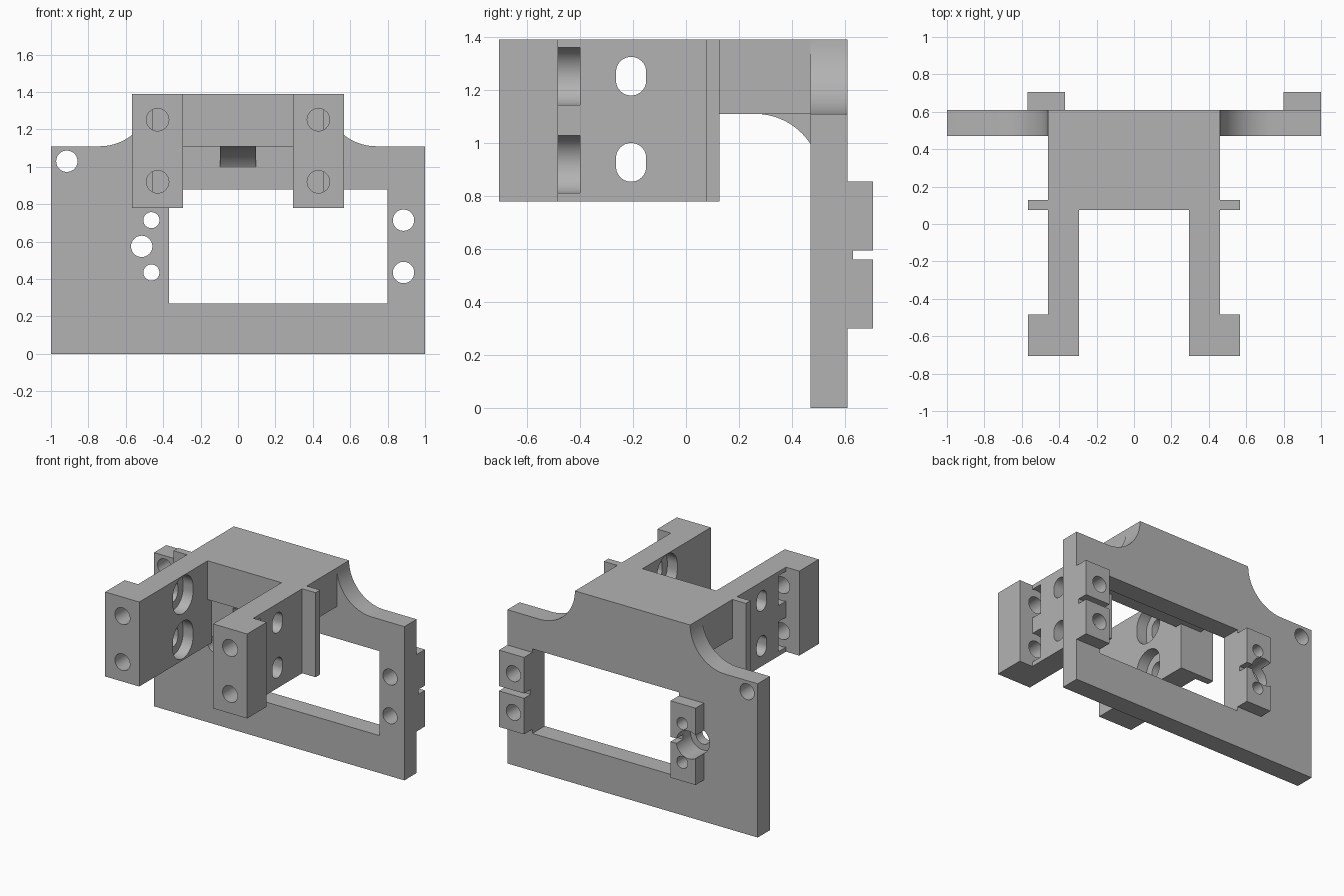
import bpy, bmesh
from math import cos, sin, pi, radians, asin

cube = bpy.data.objects.get("Cube")
if cube:
    bpy.data.objects.remove(cube, do_unlink=True)

grey = bpy.data.materials.new("matte grey")
grey.use_nodes = True
grey.diffuse_color = (0.45, 0.45, 0.45, 1)
grey.node_tree.nodes["Principled BSDF"].inputs["Base Color"].default_value = grey.diffuse_color


def prism(name, outline, axis, lo, hi):
    """Extrude a 2D outline along an axis; the outline uses the other two axes in order."""
    place = {"x": lambda a, b, d: (d, a, b),
             "y": lambda a, b, d: (a, d, b),
             "z": lambda a, b, d: (a, b, d)}[axis]
    bm = bmesh.new()
    ends = [[bm.verts.new(place(a, b, d)) for a, b in outline] for d in (lo, hi)]
    bm.faces.new(ends[0])
    bm.faces.new(ends[1])
    n = len(outline)
    for i in range(n):
        j = (i + 1) % n
        bm.faces.new((ends[0][i], ends[0][j], ends[1][j], ends[1][i]))
    bmesh.ops.recalc_face_normals(bm, faces=bm.faces)
    mesh = bpy.data.meshes.new(name)
    bm.to_mesh(mesh)
    bm.free()
    mesh.materials.append(grey)
    obj = bpy.data.objects.new(name, mesh)
    bpy.context.collection.objects.link(obj)
    return obj


def arc(cx, cz, r, start, end, n=20):
    return [(cx + r * cos(start + (end - start) * i / n),
             cz + r * sin(start + (end - start) * i / n)) for i in range(n + 1)]


def circle(cx, cz, r):
    return arc(cx, cz, r, 0, 2 * pi, 48)[:-1]


def stadium(cx, cz, r, half):
    return arc(cx, cz + half, r, 0, pi) + arc(cx, cz - half, r, pi, 2 * pi)


def rect(a0, a1, b0, b1):
    return [(a0, b0), (a1, b0), (a1, b1), (a0, b1)]


def activate(obj):
    bpy.ops.object.select_all(action="DESELECT")
    obj.select_set(True)
    bpy.context.view_layer.objects.active = obj


def cut(obj, outline, axis, lo, hi):
    cutter = prism("cutter", outline, axis, lo, hi)
    cutter.hide_render = True
    mod = obj.modifiers.new("cut", "BOOLEAN")
    mod.operation = "DIFFERENCE"
    mod.solver = "EXACT"
    mod.object = cutter
    activate(obj)
    bpy.ops.object.modifier_apply(modifier=mod.name)
    bpy.data.objects.remove(cutter, do_unlink=True)


parts = []
FRONT, BACK, REAR = 0.47, 0.61, 0.705
TOP, SHOULDER, ARM_BASE = 1.39, 1.11, 0.78

# Back plate with concave shoulders and a rectangular window
r = TOP - SHOULDER
right_curve = arc(0.46 + r, TOP, r, 1.5 * pi, pi)
left_curve = [(-x, z) for x, z in reversed(right_curve)]
plate = prism("back_plate", [(-1, 0), (1, 0), (1, SHOULDER)] + right_curve
              + left_curve + [(-1, SHOULDER)], "y", FRONT, BACK)
cut(plate, rect(-0.37, 0.8, 0.27, 0.88), "y", 0.3, 0.8)
cut(plate, circle(-0.915, 1.03, 0.057), "y", 0.3, 0.8)
parts.append(plate)

# Slotted mounting bosses behind the plate
boss_side = [(BACK, 0.3), (REAR, 0.3), (REAR, 0.56), (0.63, 0.56),
             (0.63, 0.595), (REAR, 0.595), (REAR, 0.855), (BACK, 0.855)]
right_boss = prism("right_boss", boss_side, "x", -0.57, -0.37)
left_boss = prism("left_boss", boss_side, "x", 0.8, 1)
parts += [right_boss, left_boss]

# Screw holes shared by the plate and the bosses
for boss, x, radius in ((right_boss, -0.463, 0.043), (left_boss, 0.885, 0.057)):
    for z in (0.435, 0.715):
        for obj in (plate, boss):
            cut(obj, circle(x, z, radius), "y", 0.3, 0.8)
cut(plate, circle(-0.515, 0.575, 0.057), "y", 0.3, 0.8)
for obj in (plate, right_boss):
    cut(obj, circle(-0.515, 0.575, 0.1), "y", 0.54, 0.8)

# Top deck joining the plate to the arms
half_deck = [(0.295, 0.075), (0.295, 0.127), (0.46, 0.127), (0.46, FRONT)]
deck = prism("top_deck", half_deck + [(-x, y) for x, y in reversed(half_deck)],
             "z", SHOULDER, TOP)
parts.append(deck)

# Curved gusset under the deck
g = 0.25
gusset = prism("gusset", arc(0.26, SHOULDER - g, g, pi / 2, pi / 2 - asin((FRONT - 0.26) / g))
               + [(FRONT, SHOULDER)], "x", -0.095, 0.095)
parts.append(gusset)

# Forward arms with front lugs and rear ribs
for side, label in ((1, "left"), (-1, "right")):
    outline = [(0.295, -REAR), (0.567, -REAR), (0.567, -0.483), (0.46, -0.483),
               (0.46, 0.075), (0.567, 0.075), (0.567, 0.127), (0.295, 0.127)]
    arm = prism(label + "_arm", [(side * x, y) for x, y in outline], "z", ARM_BASE, TOP)
    for z in (0.92, 1.252):
        # Front screw holes and round nut pockets
        cut(arm, circle(side * 0.43, z, 0.06), "y", -0.8, -0.44)
        cut(arm, circle(side * 0.43, z, 0.112), "y", -0.483, -0.4)
    for z in (0.927, 1.252):
        # Sideways slots, recessed on the inner face
        cut(arm, stadium(-0.207, z, 0.057, 0.016), "x", *sorted((side * 0.2, side * 0.6)))
        cut(arm, stadium(-0.207, z, 0.115, 0.02), "x", *sorted((side * 0.2, side * 0.375)))
    parts.append(arm)

for obj in parts:
    activate(obj)
    bpy.ops.object.shade_smooth_by_angle(angle=radians(30))
